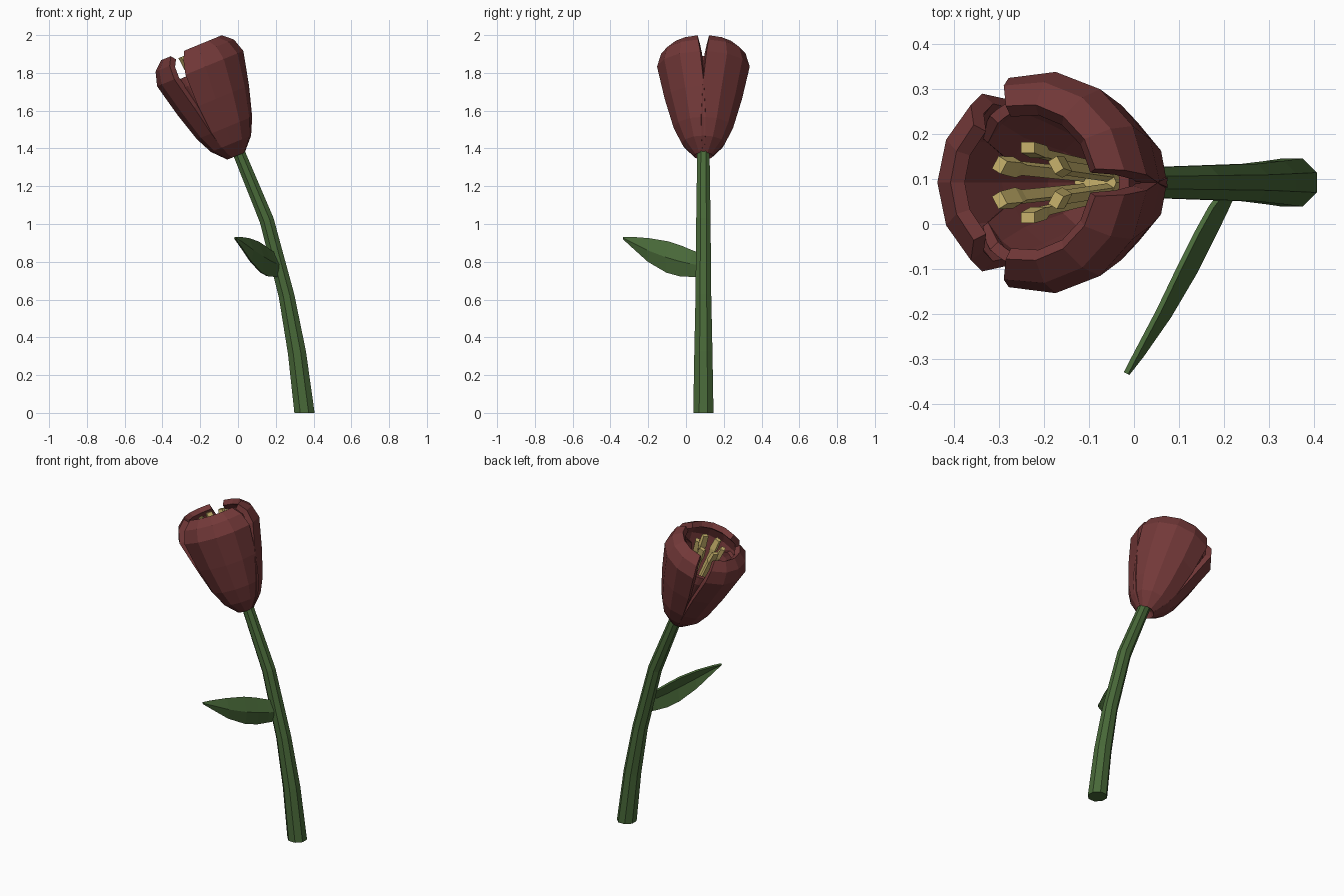
import bpy, math
from mathutils import Matrix, Vector

if "Cube" in bpy.data.objects:
    bpy.data.objects.remove(bpy.data.objects["Cube"])


def material(name, color):
    m = bpy.data.materials.new(name)
    m.diffuse_color = (*color, 1)
    m.use_nodes = True
    m.node_tree.nodes["Principled BSDF"].inputs["Base Color"].default_value = m.diffuse_color
    return m


RED = material("petal_red", (0.17, 0.04, 0.04))
GREEN = material("stem_green", (0.065, 0.14, 0.04))
GOLD = material("stamen_gold", (0.58, 0.45, 0.15))


def loft(name, rows, mat, closed=False, thickness=0, matrix=None):
    """Skin rows of points; closed rows get end caps, open sheets get thickness."""
    n = len(rows[0])
    verts = [p for r in rows for p in r]
    faces = []
    for i in range(len(rows) - 1):
        for j in range(n if closed else n - 1):
            k = (j + 1) % n
            faces.append((i * n + j, i * n + k, (i + 1) * n + k, (i + 1) * n + j))
    if closed:
        faces.append(tuple(reversed(range(n))))
        faces.append(tuple(range((len(rows) - 1) * n, len(rows) * n)))
    me = bpy.data.meshes.new(name)
    me.from_pydata(verts, [], faces)
    me.materials.append(mat)
    ob = bpy.data.objects.new(name, me)
    bpy.context.collection.objects.link(ob)
    if matrix:
        ob.matrix_world = matrix
    if thickness:
        s = ob.modifiers.new("thickness", "SOLIDIFY")
        s.thickness = thickness
        s.offset = -1
    return ob


# Stem: eight-sided tapered tube along a bent path (x, z, tilt, radius)
CY = 0.092
path = [(0.352, 0, 0, 0.058), (0.312, 0.32, 8, 0.052), (0.257, 0.62, 13, 0.045),
        (0.152, 1.02, 19, 0.041), (-0.005, 1.40, 22, 0.035)]
rings = []
for x, z, tilt, r in path:
    t = math.radians(tilt)
    ring = []
    for j in range(8):
        a = math.radians(22.5 + 45 * j)
        u, v = r * math.cos(a), r * math.sin(a)
        ring.append((x + u * math.cos(t), CY + v, z + u * math.sin(t)))
    rings.append(ring)
loft("stem", rings, GREEN, closed=True)

# Flower frame, leaning to -x
flower = Matrix.Translation((-0.01, CY, 1.36)) @ Matrix.Rotation(math.radians(-22.3), 4, 'Y')


def petal(name, centre, stations, thickness):
    rows = []
    for h, r, half in stations:
        row = []
        for s in (-1, -0.5, 0, 0.5, 1):
            a = math.radians(centre + s * half)
            row.append((r * math.cos(a), r * math.sin(a), h))
        rows.append(row)
    return loft(name, rows, RED, thickness=thickness, matrix=flower)


# Three tall outer petals and three shorter inner petals (height, radius, half angle)
outer = [(0, 0.05, 62), (0.07, 0.115, 62), (0.16, 0.158, 61), (0.32, 0.205, 58),
         (0.5, 0.247, 53), (0.575, 0.225, 50), (0.62, 0.175, 47)]
inner = [(0.02, 0.04, 50), (0.16, 0.135, 48), (0.32, 0.178, 44), (0.44, 0.205, 32), (0.49, 0.2, 14)]
for i, c in enumerate((57, 180, -57)):
    petal(f"outer_petal_{i + 1}", c, outer, 0.035)
for i, c in enumerate((0, 118, -118)):
    petal(f"inner_petal_{i + 1}", c, inner, 0.025)

# Flower centre
disc = [[(r * math.cos(j * math.pi / 4), r * math.sin(j * math.pi / 4), h) for j in range(8)]
        for h, r in ((0.03, 0.04), (0.2, 0.05))]
loft("flower_centre", disc, GOLD, closed=True, matrix=flower)

# Six stamens flaring outwards, widening to a blunt head
for i in range(6):
    a = math.radians(30 + 60 * i)
    out = Vector((math.cos(a), math.sin(a), 0))
    side = Vector((-math.sin(a), math.cos(a), 0))
    rows = []
    for h, r, w, d in ((0.15, 0.03, 0.012, 0.01), (0.5, 0.063, 0.013, 0.009),
                       (0.53, 0.068, 0.019, 0.014), (0.595, 0.078, 0.016, 0.012)):
        c = out * r + Vector((0, 0, h))
        rows.append([c - side * w - out * d, c + out * d - side * w,
                     c + out * d + side * w, c + side * w - out * d])
    loft(f"stamen_{i + 1}", rows, GOLD, closed=True, matrix=flower)

# Leaf: slightly cupped blade (x, y, lower z, upper z, bulge)
blade = [(0.225, 0.09, 0.72, 0.84, 0.01), (0.187, 0.03, 0.72, 0.86, 0.02),
         (0.155, -0.03, 0.723, 0.885, 0.022), (0.12, -0.10, 0.742, 0.908, 0.022),
         (0.068, -0.20, 0.80, 0.925, 0.016), (0.015, -0.29, 0.88, 0.932, 0.008),
         (-0.012, -0.334, 0.92, 0.932, 0.002)]
nrm = Vector((0.885, -0.466, 0))
rows = []
for x, y, lo, hi, b in blade:
    base = Vector((x, y, 0))
    rows.append([base + Vector((0, 0, lo)) + nrm * b * 0.3,
                 base + Vector((0, 0, (lo + hi) / 2)) + nrm * b,
                 base + Vector((0, 0, hi)) - nrm * b * 0.6])
loft("leaf", rows, GREEN, thickness=0.012)
